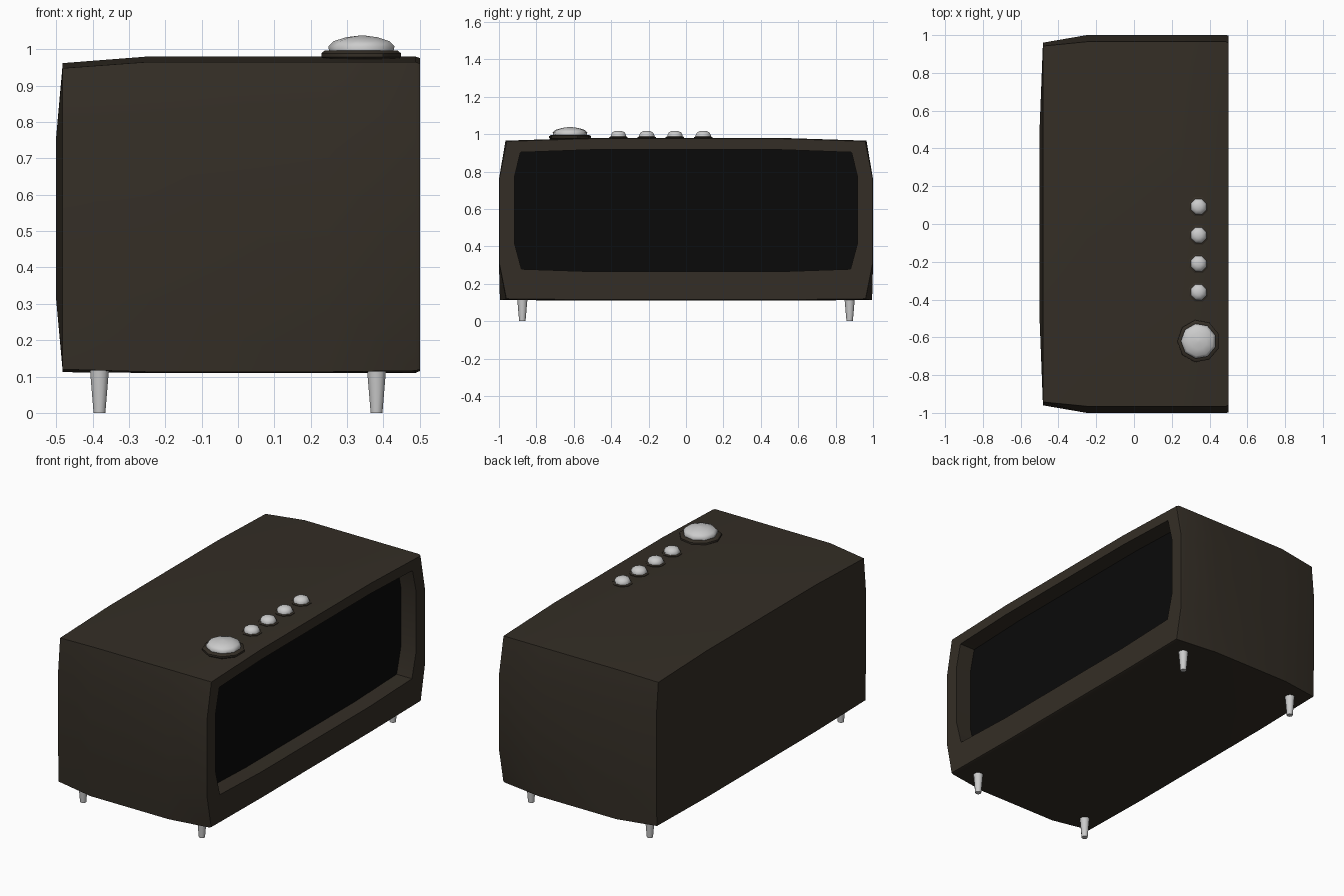
import bpy, bmesh, math

if "Cube" in bpy.data.objects:
    bpy.data.objects.remove(bpy.data.objects["Cube"])


def material(name, rgb):
    m = bpy.data.materials.new(name)
    m.diffuse_color = (*rgb, 1)
    m.use_nodes = True
    m.node_tree.nodes["Principled BSDF"].inputs["Base Color"].default_value = m.diffuse_color
    return m


BROWN = material("dark_brown", (0.034, 0.027, 0.019))
BLACK = material("black", (0.003, 0.003, 0.003))


def finish(name, bm, mat=None, angle=40):
    bmesh.ops.remove_doubles(bm, verts=bm.verts, dist=0.0005)
    bmesh.ops.recalc_face_normals(bm, faces=bm.faces)
    me = bpy.data.meshes.new(name)
    bm.to_mesh(me)
    bm.free()
    ob = bpy.data.objects.new(name, me)
    bpy.context.collection.objects.link(ob)
    if mat:
        me.materials.append(mat)
    bpy.ops.object.select_all(action='DESELECT')
    ob.select_set(True)
    bpy.context.view_layer.objects.active = ob
    bpy.ops.object.shade_smooth_by_angle(angle=math.radians(angle))
    return ob


def ring(bm, x, half):
    """Closed section at x, mirrored across y from half a profile."""
    pts = half + [(-y, z) for y, z in reversed(half)]
    return [bm.verts.new((x, y, z)) for y, z in pts]


def bridge(bm, a, b):
    n = len(a)
    for i in range(n):
        bm.faces.new((a[i], a[(i + 1) % n], b[(i + 1) % n], b[i]))


def lathe(name, profile, sides, x, y, mat=None, angle=40):
    """Turned part from (radius, z) points."""
    bm = bmesh.new()
    loops = []
    for r, z in profile:
        loops.append([bm.verts.new((x + r * math.cos(2 * math.pi * (i + .5) / sides),
                                    y + r * math.sin(2 * math.pi * (i + .5) / sides), z))
                      for i in range(sides)])
    for a, b in zip(loops, loops[1:]):
        bridge(bm, a, b)
    bm.faces.new(loops[0])
    bm.faces.new(loops[-1])
    return finish(name, bm, mat, angle)


# Cabinet: half sections run from the bottom up the side to the top
full = [(.5, .11), (.995, .113), (1, .31), (1, .76), (.965, .965), (.5, .98)]
front = [(.5, .115), (.96, .12), (.998, .31), (.998, .76), (.958, .961), (.5, .976)]
back = [(.5, .112), (.955, .12), (.96, .31), (.96, .76), (.942, .948), (.5, .962)]
centre = [(.5, .31)] * 3 + [(.5, .76)] * 3
opening = [(.5, .265), (.88, .278), (.918, .42), (.918, .77), (.885, .903), (.5, .917)]

bm = bmesh.new()
sections = [(-.5, centre), (-.482, back), (-.25, full), (.25, full),
            (.488, [(y, z) if i != 1 else (.963, .116) for i, (y, z) in enumerate(full)]),
            (.5, front), (.5, opening), (.4, opening)]
rings = [ring(bm, x, half) for x, half in sections]
for a, b in zip(rings, rings[1:]):
    bridge(bm, a, b)
c = rings[0]
bm.faces.new((c[0], c[3], c[6], c[9]))
bmesh.ops.dissolve_degenerate(bm, dist=0.0005, edges=bm.edges)
finish("cabinet", bm, BROWN, 50)

# Speaker panel at the bottom of the recess
bm = bmesh.new()
bm.faces.new(ring(bm, .402, opening))
finish("speaker_panel", bm, BLACK)

# Large dial and row of small buttons, each on a dark collar
KX = .342
lathe("dial_collar", [(.105, .972), (.113, .979), (.113, .989), (.104, .996), (.09, .996)],
      9, KX, -.62, BROWN)
lathe("dial", [(.09, .99), (.094, 1.008), (.08, 1.022), (.045, 1.033), (.006, 1.038)],
      9, KX, -.62, None, 60)
for i in range(4):
    y = .092 - .151 * i
    lathe(f"button_collar_{i + 1}", [(.052, .972), (.054, .983), (.046, .987)],
          8, KX, y, BROWN)
    lathe(f"button_{i + 1}", [(.044, .982), (.044, .995), (.036, 1.009), (.018, 1.017), (.003, 1.018)],
          8, KX, y, None, 60)

# Tapered feet
for sx in (-1, 1):
    for sy in (-1, 1):
        lathe(f"foot_{'front' if sx > 0 else 'back'}_{'left' if sy < 0 else 'right'}",
              [(.017, 0), (.028, .125)], 10, sx * .381, sy * .875)
